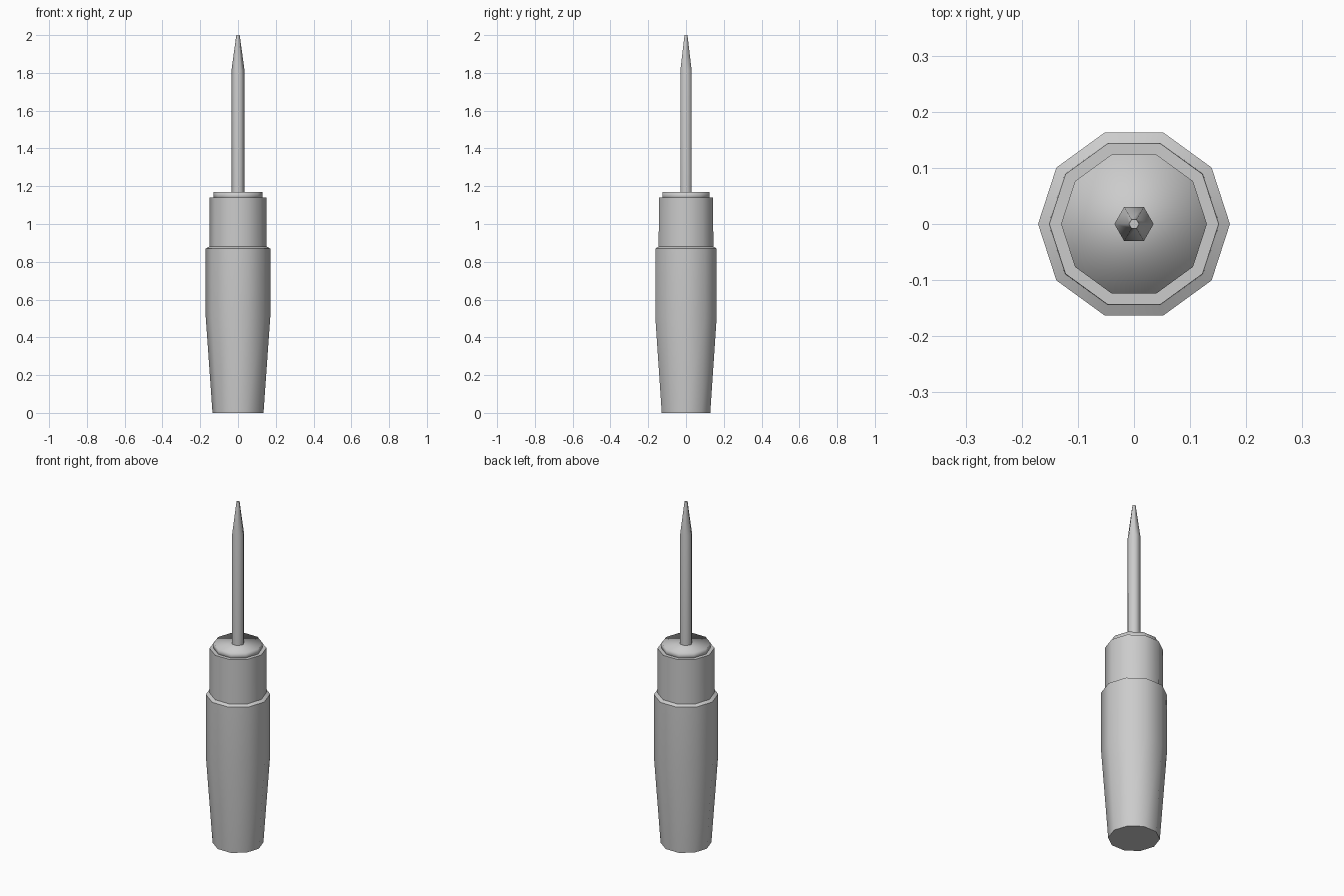
import bpy, bmesh, math

if "Cube" in bpy.data.objects:
    bpy.data.objects.remove(bpy.data.objects["Cube"])


def lathe(name, profile, sides, angle):
    """Capped, faceted turning from (radius, z) pairs, first corner on +x."""
    bm = bmesh.new()
    rings = []
    for r, z in profile:
        rings.append([bm.verts.new((r * math.cos(math.tau * i / sides),
                                    r * math.sin(math.tau * i / sides), z))
                      for i in range(sides)])
    for low, high in zip(rings, rings[1:]):
        for i in range(sides):
            j = (i + 1) % sides
            bm.faces.new((low[i], low[j], high[j], high[i]))
    bm.faces.new(rings[0][::-1])
    bm.faces.new(rings[-1])
    mesh = bpy.data.meshes.new(name)
    bm.to_mesh(mesh)
    bm.free()
    ob = bpy.data.objects.new(name, mesh)
    bpy.context.collection.objects.link(ob)
    bpy.ops.object.select_all(action='DESELECT')
    ob.select_set(True)
    bpy.context.view_layer.objects.active = ob
    bpy.ops.object.shade_smooth_by_angle(angle=math.radians(angle))
    return ob


# Ten-sided handle: tapered grip, bevelled shoulder, narrower collar
lathe("handle", [(0.135, 0), (0.171, 0.51), (0.171, 0.87), (0.152, 0.88),
                 (0.151, 1.14)], 10, 40)

# Low cap on the collar, shaded round over its rim
lathe("end_cap", [(0.13, 1.13), (0.13, 1.17)], 10, 180)

# Six-sided shaft with a tapered, blunt tip
lathe("shaft", [(0.035, 1.15), (0.035, 1.81), (0.009, 2.0)], 6, 65)
